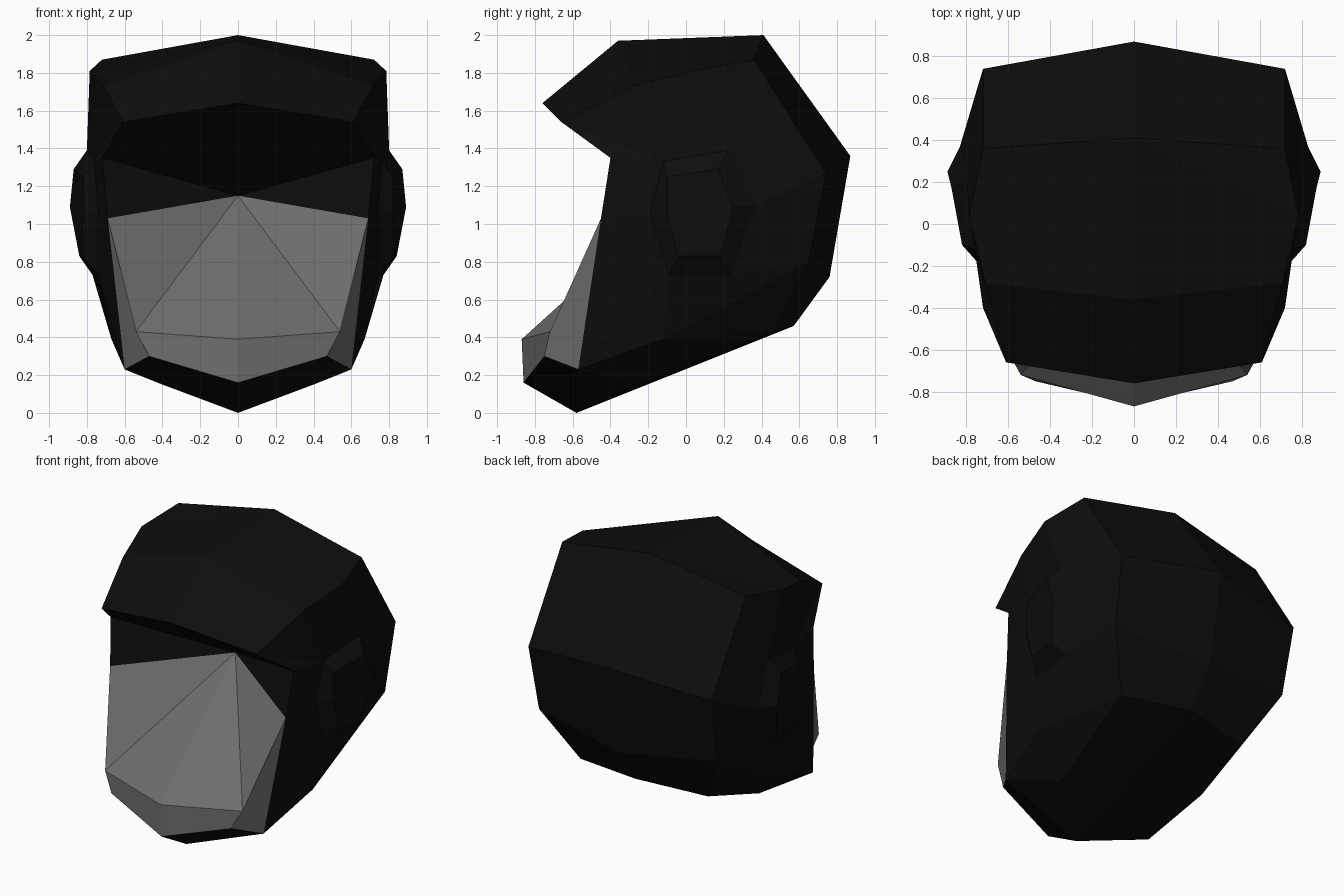
import bpy, bmesh

if "Cube" in bpy.data.objects:
    bpy.data.objects.remove(bpy.data.objects["Cube"], do_unlink=True)


def make_material(name, value):
    mat = bpy.data.materials.new(name)
    mat.use_nodes = True
    color = (value, value, value, 1)
    mat.diffuse_color = color
    mat.node_tree.nodes["Principled BSDF"].inputs["Base Color"].default_value = color
    return mat


materials = [make_material("black_fur", 0.004), make_material("grey_skin", 0.155)]
FUR, SKIN = range(len(materials))


class Part:
    """A closed, flat-shaded mesh lofted from chains of points."""

    def __init__(self, name, sides):
        self.name, self.sides = name, sides
        self.bm = bmesh.new()
        self.verts = {}

    def vert(self, point, side):
        x, y, z = point
        co = (x * side, y, z)
        if co not in self.verts:
            self.verts[co] = self.bm.verts.new(co)
        return self.verts[co]

    def face(self, points, material=FUR):
        corners = list(dict.fromkeys(points))
        for side in self.sides:
            face = self.bm.faces.new([self.vert(p, side) for p in corners])
            face.material_index = material

    def loft(self, chain_a, chain_b, material=FUR, closed=False):
        """Bridge two chains; a repeated point narrows a quad to a triangle."""
        pairs = list(zip(chain_a, chain_b))
        if closed:
            pairs.append(pairs[0])
        for (a, b), (next_a, next_b) in zip(pairs, pairs[1:]):
            self.face([a, next_a, next_b, b], material)

    def finish(self):
        bmesh.ops.recalc_face_normals(self.bm, faces=self.bm.faces[:])
        mesh = bpy.data.meshes.new(self.name)
        for mat in materials:
            mesh.materials.append(mat)
        self.bm.to_mesh(mesh)
        self.bm.free()
        obj = bpy.data.objects.new(self.name, mesh)
        bpy.context.collection.objects.link(obj)


# Centre-line profile, from the brow over the back to the nose bridge
profile = [(-.76, 1.64), (-.36, 1.97), (.41, 2), (.87, 1.36), (.76, .72),
           (.57, .46), (-.58, 0), (-.86, .16), (-.87, .39), (-.03, 1.15)]
(brow_mid, forehead_mid, crown_mid, back_mid, nape_mid, neck_mid,
 throat, chin_mid, lip_mid, nose) = [(0, y, z) for y, z in profile]

# Side contour, from the brow over the back to the underside
brow, temple, ridge = (.61, -.66, 1.54), (.71, -.28, 1.73), (.785, .04, 1.81)
crown, back, nape = (.72, .36, 1.87), (.72, .74, 1.27), (.7, .65, .8)
neck, under, jaw = (.5, .47, .43), (.4, -.25, .15), (.67, -.12, .39)

# Face contour
eye, cheek, chin = (.72, -.4, 1.35), (.69, -.45, 1.03), (.6, -.57, .23)
lip, mouth = (.54, -.72, .43), (.47, -.75, .3)

# Ear base and raised rim, each starting at the upper front
ear_base = [(.76, -.12, 1.33), (.8, .22, 1.39), (.83, .37, 1.1),
            (.77, .24, .73), (.74, -.09, .73), (.74, -.19, 1.05)]
ear_rim = [(.82, -.1, 1.25), (.87, .17, 1.29), (.89, .25, 1.09),
           (.84, .18, .83), (.83, -.04, .83), (.82, -.1, 1.05)]
top_front, top_back, rear, low_back, low_front, front = ear_base

head = Part("head", (1, -1))

# Skull cap, back and underside
head.loft([brow_mid, forehead_mid, crown_mid, crown_mid, back_mid, nape_mid,
           neck_mid, throat],
          [brow, temple, ridge, crown, back, nape, neck, under])
head.loft([neck, neck, under, throat], [nape, jaw, chin, chin])

# Sides of the head around the ear
head.loft([temple, ridge, crown, back, nape, jaw, chin, cheek, cheek, eye, brow],
          [top_front, top_back, top_back, rear, low_back, low_front, low_front,
           low_front, front, top_front, top_front], closed=True)
head.face(ear_base)

# Brow underside, eye sockets and chin
head.loft([brow_mid, nose, nose], [brow, eye, cheek])
head.loft([throat, chin_mid], [chin, mouth])

# Bare muzzle
head.loft([chin_mid, lip_mid, nose], [mouth, lip, lip], SKIN)
head.loft([mouth, lip, nose], [chin, cheek, cheek], SKIN)
head.finish()

# Ears
for name, side in (("left_ear", 1), ("right_ear", -1)):
    ear = Part(name, (side,))
    ear.loft(ear_base, ear_rim, closed=True)
    ear.face(ear_base)
    ear.face(ear_rim)
    ear.finish()
